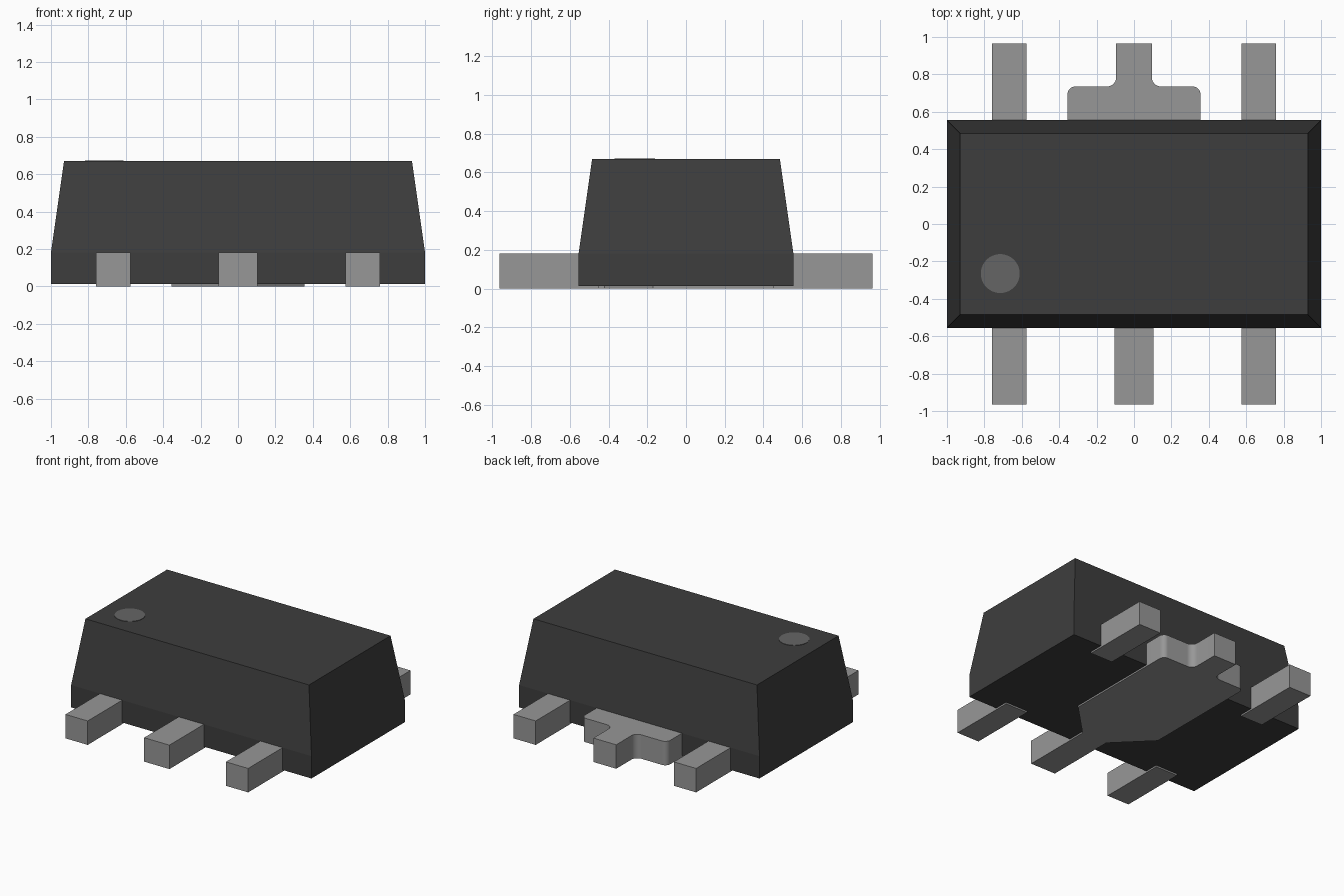
import bpy, bmesh, math

if "Cube" in bpy.data.objects:
    bpy.data.objects.remove(bpy.data.objects["Cube"], do_unlink=True)


def material(name, grey):
    m = bpy.data.materials.new(name)
    m.use_nodes = True
    col = (grey, grey, grey, 1)
    m.diffuse_color = col
    m.node_tree.nodes["Principled BSDF"].inputs["Base Color"].default_value = col
    return m


BLACK = material("black plastic", 0.048)
METAL = material("grey metal", 0.31)
MARK = material("marker grey", 0.13)


def loft(name, sections, mat):
    """Closed solid through stacked outlines, each given as (z, [(x, y), ...])."""
    bm = bmesh.new()
    rings = [[bm.verts.new((x, y, z)) for x, y in pts] for z, pts in sections]
    n = len(rings[0])
    for a, b in zip(rings, rings[1:]):
        for i in range(n):
            j = (i + 1) % n
            bm.faces.new((a[i], a[j], b[j], b[i]))
    bm.faces.new(rings[0][::-1])
    bm.faces.new(rings[-1])
    bmesh.ops.recalc_face_normals(bm, faces=bm.faces)
    me = bpy.data.meshes.new(name)
    bm.to_mesh(me)
    bm.free()
    me.materials.append(mat)
    ob = bpy.data.objects.new(name, me)
    bpy.context.collection.objects.link(ob)
    return ob


def rect(x0, x1, y0, y1):
    return [(x0, y0), (x1, y0), (x1, y1), (x0, y1)]


def arc(cx, cy, r, start, end, steps=8):
    angles = [math.radians(start + (end - start) * i / steps) for i in range(steps + 1)]
    return [(cx + r * math.cos(a), cy + r * math.sin(a)) for a in angles]


# Package body: upright base, sloping upper walls
base = rect(-1, 1, -0.555, 0.555)
loft("body", [(0.012, base), (0.18, base),
              (0.67, rect(-0.93, 0.93, -0.485, 0.485))], BLACK)

# Four corner leads, tucked slightly under the body
LEAD_TOP = 0.18
for side, sx in (("right", -1), ("left", 1)):
    for end, sy in (("front", -1), ("back", 1)):
        xs = sorted((sx * 0.575, sx * 0.76))
        ys = sorted((sy * 0.45, sy * 0.965))
        loft(f"{end}_{side}_lead", [(0, rect(*xs, *ys)), (LEAD_TOP, rect(*xs, *ys))], METAL)

# Centre lead with wide heat tab, half outline mirrored across x
half = [(0.105, -0.965), (0.105, -0.42), (0.355, -0.17)]
half += arc(0.315, 0.695, 0.04, 0, 90)
half += arc(0.145, 0.785, 0.05, 270, 180)
half += [(0.095, 0.965)]
outline = half + [(-x, y) for x, y in reversed(half)]
tab = loft("centre_lead_and_tab", [(0, outline), (LEAD_TOP, outline)], METAL)
bpy.ops.object.select_all(action='DESELECT')
tab.select_set(True)
bpy.context.view_layer.objects.active = tab
bpy.ops.object.shade_smooth_by_angle(angle=math.radians(30))

# Round orientation marker on the top
dot = arc(-0.715, -0.265, 0.104, 0, 360, 48)[:-1]
loft("orientation_marker", [(0.668, dot), (0.673, dot)], MARK)
